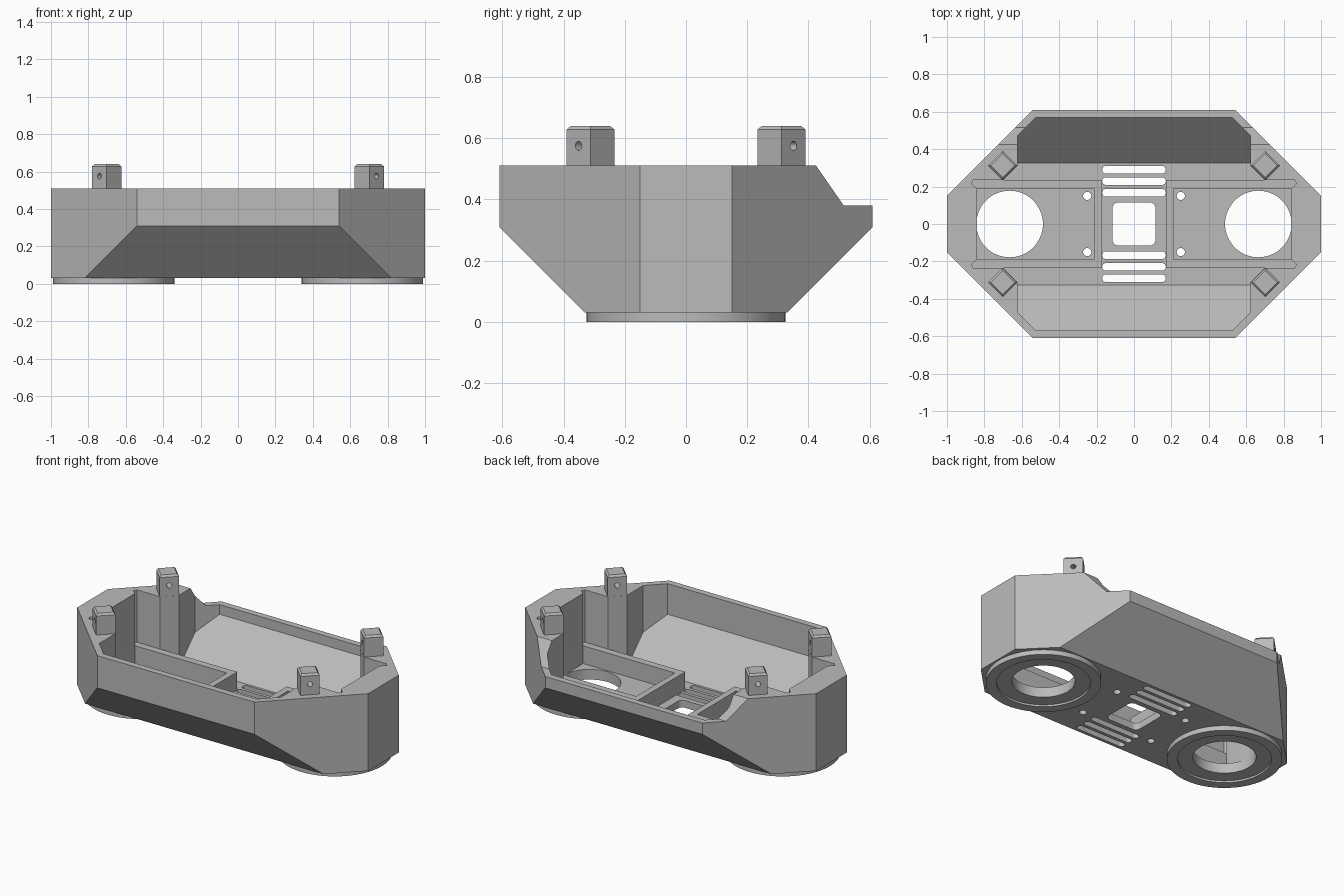
import bpy, bmesh, math
from mathutils import Vector

if "Cube" in bpy.data.objects:
    bpy.data.objects.remove(bpy.data.objects["Cube"])

GREY = (0.5, 0.5, 0.5, 1)
grey = bpy.data.materials.new("plain grey plastic")
grey.use_nodes = True
grey.diffuse_color = GREY
grey.node_tree.nodes["Principled BSDF"].inputs["Base Color"].default_value = GREY


def loft(name, rings):
    """Closed solid through rings with equal point counts."""
    bm = bmesh.new()
    loops = [[bm.verts.new(p) for p in ring] for ring in rings]
    n = len(loops[0])
    for a, b in zip(loops, loops[1:]):
        for i in range(n):
            j = (i + 1) % n
            bm.faces.new((a[i], a[j], b[j], b[i]))
    bm.faces.new(loops[0][::-1])
    bm.faces.new(loops[-1])
    bmesh.ops.recalc_face_normals(bm, faces=bm.faces)
    mesh = bpy.data.meshes.new(name)
    bm.to_mesh(mesh)
    bm.free()
    mesh.materials.append(grey)
    obj = bpy.data.objects.new(name, mesh)
    bpy.context.collection.objects.link(obj)
    return obj


def prism(name, plan, low, high):
    return loft(name, [[(x, y, z) for x, y in plan] for z in (low, high)])


def side_prism(name, profile):
    return loft(name, [[(x, y, z) for y, z in profile] for x in (-1.2, 1.2)])


def four_way(quarter):
    """Mirror a quarter outline, listed from +x towards +y, into a full loop."""
    half = quarter + [(-x, y) for x, y in reversed(quarter)]
    return half + [(-x, -y) for x, y in half]


def rounded(cx, cy, hx, hy, r, steps=8):
    """Rounded rectangle; becomes a slot or circle when r reaches hx or hy."""
    pts = []
    for k, (sx, sy) in enumerate(((1, 1), (-1, 1), (-1, -1), (1, -1))):
        for i in range(steps + 1):
            a = (k + i / steps) * math.pi / 2
            p = (cx + sx * (hx - r) + r * math.cos(a), cy + sy * (hy - r) + r * math.sin(a))
            if not pts or math.dist(p, pts[-1]) > 1e-5:
                pts.append(p)
    return pts[:-1] if math.dist(pts[0], pts[-1]) < 1e-5 else pts


def circle(cx, r, cy=0, steps=16):
    return rounded(cx, cy, r, r, r, steps)


def boolean(target, tool, operation="DIFFERENCE"):
    mod = target.modifiers.new("cut", "BOOLEAN")
    mod.operation, mod.solver, mod.object = operation, "EXACT", tool
    bpy.context.view_layer.objects.active = target
    bpy.ops.object.modifier_apply(modifier=mod.name)
    bpy.data.objects.remove(tool)


def cut_plan(target, plan, low=-0.1, high=0.2):
    boolean(target, prism("cutter", plan, low, high))


# Octagonal tub, trimmed by its side profile with the lowered back wall
FLOOR = 0.075
tub = prism("tub", four_way([(1, 0.15), (0.54, 0.61)]), 0.03, 0.51)
boolean(tub, side_prism("profile", [
    (-0.33, 0.03), (0.33, 0.03), (0.61, 0.31), (0.61, 0.38), (0.515, 0.38),
    (0.425, 0.51), (0.38, 0.6), (-0.7, 0.6), (-0.7, 0.31), (-0.61, 0.31)]), "INTERSECT")

# Hollow inside, leaving solid corner blocks beneath the posts
hollow = prism("hollow", four_way([
    (0.84, 0.19), (0.87, 0.215), (0.86, 0.235), (0.7, 0.235),
    (0.624, 0.311), (0.624, 0.47), (0.525, 0.57)]), FLOOR, 0.8)
boolean(hollow, side_prism("inner_profile", [
    (-0.325, 0), (-0.325, FLOOR), (-0.57, 0.32), (-0.7, 0.32), (-0.7, 0.9),
    (0.7, 0.9), (0.7, 0.32), (0.57, 0.32), (0.325, FLOOR), (0.325, 0)]), "INTERSECT")
boolean(tub, hollow)

# Floor openings: lens holes, window, vents and screw holes
cut_plan(tub, rounded(0, 0, 0.115, 0.115, 0.03))
for side in (-1, 1):
    cut_plan(tub, circle(side * 0.665, 0.178))
    for y in (0.167, 0.229, 0.29):
        cut_plan(tub, rounded(0, side * y, 0.17, 0.02, 0.02))
    for y in (-0.15, 0.15):
        cut_plan(tub, circle(side * 0.25, 0.022, y, 6))

objects = [tub]
for side, label in ((1, "left"), (-1, "right")):
    # Foot ring with a shallow recess below
    ring = prism(label + "_foot_ring", circle(side * 0.665, 0.325), 0, 0.03)
    cut_plan(ring, circle(side * 0.665, 0.265), -0.1, 0.012)
    cut_plan(ring, circle(side * 0.665, 0.178))
    objects.append(ring)

    # Low ribs framing each lens bay
    outline = [(0.17, -0.235), (0.86, -0.235), (0.87, -0.215), (0.84, -0.19), (0.21, -0.19)]
    outline += [(x, -y) for x, y in reversed(outline)]
    objects.append(prism(label + "_bay_rib", [(side * x, y) for x, y in outline], FLOOR, 0.185))

    # Corner posts with chamfered tops and a diagonal pin hole
    for end, where in ((-1, "front"), (1, "back")):
        c = Vector((side * 0.702, end * 0.312, 0))
        rings = [[(c.x + r * math.cos(k * math.pi / 2), c.y + r * math.sin(k * math.pi / 2), z)
                  for k in range(4)] for r, z in ((0.078, 0.51), (0.078, 0.628), (0.064, 0.64))]
        post = loft(f"{where}_{label}_post", rings)
        along = Vector((side, end, 0)).normalized()
        across = along.cross(Vector((0, 0, 1)))
        pin = loft("pin", [[c + along * t + across * u + Vector((0, 0, 0.575 + v))
                            for u, v in circle(0, 0.015, 0, 5)] for t in (-0.2, 0.2)])
        boolean(post, pin)
        objects.append(post)

# Smooth round walls, keep the edges crisp
bpy.ops.object.select_all(action="DESELECT")
for obj in objects:
    obj.select_set(True)
bpy.context.view_layer.objects.active = tub
bpy.ops.object.shade_smooth_by_angle(angle=math.radians(30))
